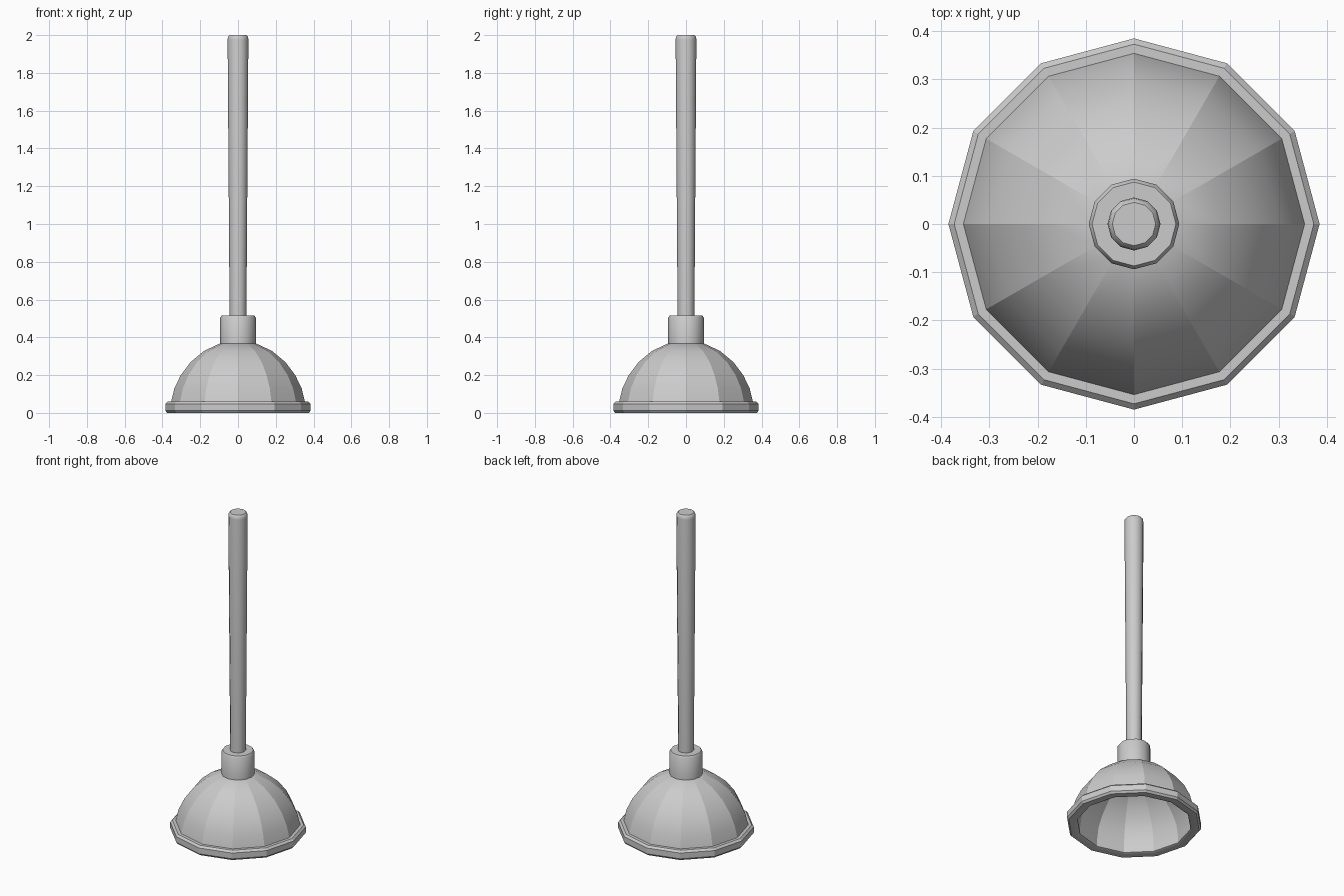
import bpy, bmesh
from math import radians, sin, cos, pi

if "Cube" in bpy.data.objects:
    bpy.data.objects.remove(bpy.data.objects["Cube"])

SIDES = 12


def lathe(name, profile, closed=False, facet=False, angle=35):
    """Revolve (radius, z) points around z; optionally keep the ribs sharp."""
    bm = bmesh.new()
    rings = []
    for r, z in profile:
        if r == 0:
            rings.append([bm.verts.new((0, 0, z))] * SIDES)
        else:
            rings.append([bm.verts.new((r * cos(2 * pi * i / SIDES),
                                        r * sin(2 * pi * i / SIDES), z))
                          for i in range(SIDES)])
    pairs = list(zip(rings, rings[1:]))
    if closed:
        pairs.append((rings[-1], rings[0]))
    for a, b in pairs:
        for i in range(SIDES):
            j = (i + 1) % SIDES
            quad = list(dict.fromkeys((a[i], a[j], b[j], b[i])))
            bm.faces.new(quad)
    bmesh.ops.recalc_face_normals(bm, faces=bm.faces)
    mesh = bpy.data.meshes.new(name)
    bm.to_mesh(mesh)
    bm.free()
    obj = bpy.data.objects.new(name, mesh)
    bpy.context.collection.objects.link(obj)
    mesh.shade_smooth()
    mesh.set_sharp_from_angle(angle=radians(angle))
    if facet:  # ribs running up the cup stay crisp
        for e in mesh.edges:
            p, q = (mesh.vertices[v].co for v in e.vertices)
            if abs(p.z - q.z) > 1e-4:
                e.use_edge_sharp = True
    return obj


# Rubber cup: hollow dome with a lip around the mouth
dome = [(0.354, 0.06), (0.337, 0.13), (0.303, 0.20), (0.25, 0.27),
        (0.18, 0.328), (0.09, 0.37), (0, 0.37)]
inner = [(0, 0.345), (0.08, 0.343), (0.165, 0.303), (0.23, 0.25),
         (0.28, 0.185), (0.313, 0.12), (0.325, 0.05), (0.325, 0.005)]
lip = [(0.335, 0), (0.375, 0), (0.385, 0.012), (0.385, 0.048),
       (0.373, 0.06)]
lathe("rubber_cup", inner + lip + dome, facet=True, angle=30)

# Collar gripping the handle
lathe("collar", [(0, 0.36), (0.094, 0.36), (0.094, 0.505), (0.087, 0.515),
                 (0, 0.515)])

# Tapered handle with a bevelled end
lathe("handle", [(0, 0.45), (0.044, 0.45), (0.055, 1.975), (0.053, 1.991),
                 (0.045, 2.0), (0, 2.0)])
